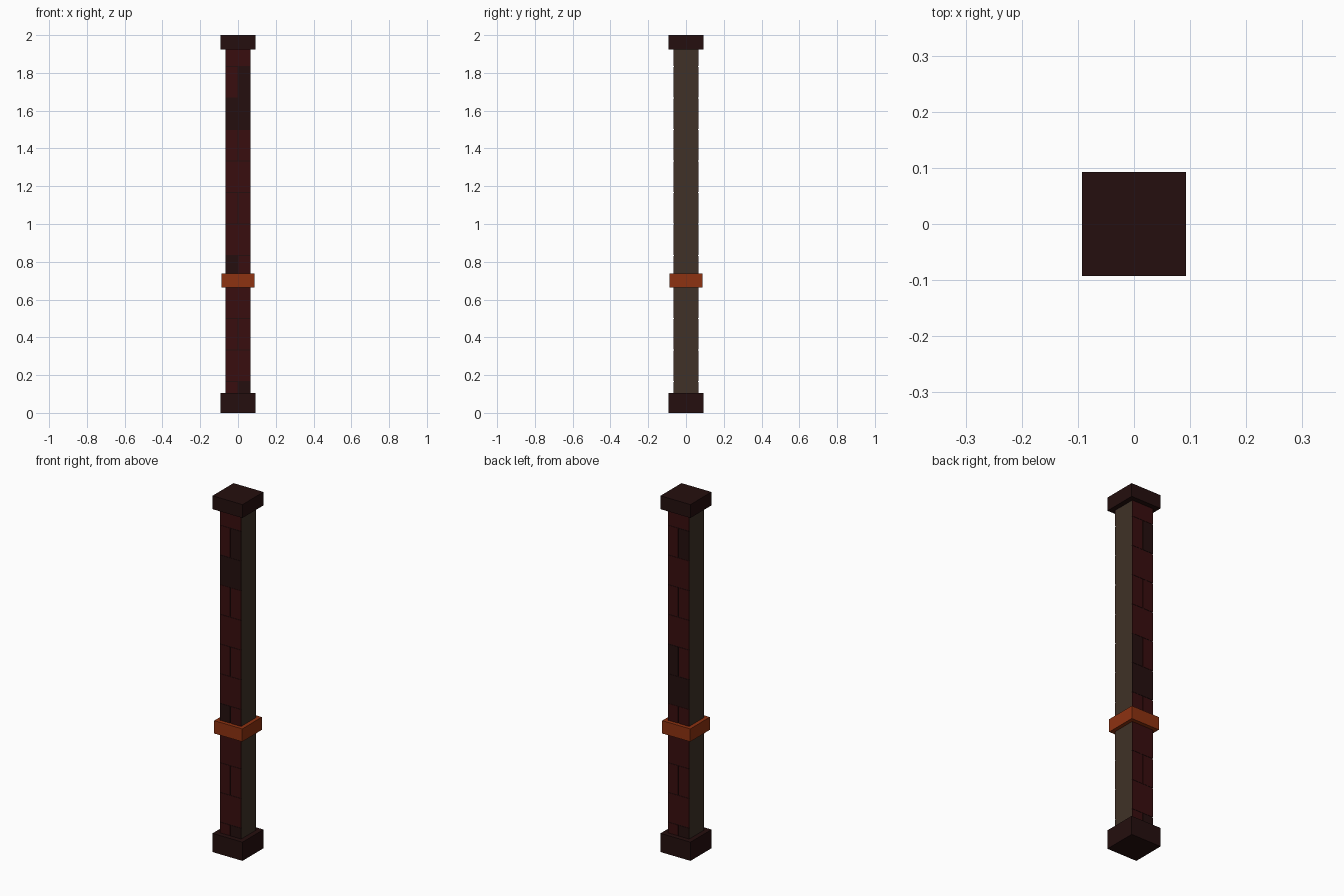
import bpy
import bmesh

if "Cube" in bpy.data.objects:
    bpy.data.objects.remove(bpy.data.objects["Cube"])


def material(name, rgb):
    m = bpy.data.materials.new(name)
    m.diffuse_color = (*rgb, 1.0)
    m.use_nodes = True
    m.node_tree.nodes["Principled BSDF"].inputs["Base Color"].default_value = m.diffuse_color
    return m


DARK = material("charred brown", (0.018, 0.0046, 0.0044))
RED = material("deep red brick", (0.040, 0.0042, 0.0044))
MORTAR = material("brown mortar", (0.050, 0.031, 0.020))
ORANGE = material("rust orange", (0.270, 0.032, 0.0055))


def add_box(bm, lo, hi, mat=0):
    """Add an axis-aligned box between two corners."""
    made = bmesh.ops.create_cube(bm, size=1.0)["verts"]
    for v in made:
        for i in range(3):
            v.co[i] = lo[i] if v.co[i] < 0 else hi[i]
    for f in {f for v in made for f in v.link_faces}:
        f.material_index = mat


def finish(name, bm, mats):
    mesh = bpy.data.meshes.new(name)
    bm.to_mesh(mesh)
    bm.free()
    for m in mats:
        mesh.materials.append(m)
    obj = bpy.data.objects.new(name, mesh)
    bpy.context.collection.objects.link(obj)
    return obj


def square_block(name, half, z0, z1, mat):
    bm = bmesh.new()
    add_box(bm, (-half, -half, z0), (half, half, z1))
    return finish(name, bm, [mat])


# Main shaft, foot, cap and the metal band
HALF = 0.066
CORE = 0.063
bm = bmesh.new()
add_box(bm, (-HALF, -CORE, 0.01), (HALF, CORE, 1.99))
finish("shaft_core", bm, [MORTAR])
square_block("base_block", 0.093, 0.0, 0.105, DARK)
square_block("cap_block", 0.093, 1.925, 2.0, DARK)
square_block("band", 0.087, 0.665, 0.737, ORANGE)

# Brick facing: twelve courses, alternating two half bricks and one full brick
ROW = 1 / 6
GAP = 0.002


def brick_face(name, side, charred):
    """charred holds (course, piece) pairs; piece -1 left, 1 right, 0 full (in x)."""
    bm = bmesh.new()

    def plate(x0, x1, z0, z1, inner, outer, mat):
        ya, yb = sorted((side * inner, side * outer))
        add_box(bm, (x0, ya, z0), (x1, yb, z1), mat)

    # dark joint layer behind the bricks
    plate(-HALF, HALF, 0.02, 1.98, CORE - 0.001, CORE + 0.0015, 1)
    for row in range(12):
        z0 = max(row * ROW + GAP, 0.02)
        z1 = min((row + 1) * ROW - GAP, 1.98)
        pieces = [(-1, -HALF, -GAP), (1, GAP, HALF)] if row % 2 == 0 else [(0, -HALF, HALF)]
        for piece, x0, x1 in pieces:
            plate(x0, x1, z0, z1, CORE, HALF, int((row, piece) in charred))
    finish(name, bm, [RED, DARK])


brick_face("front_bricks", -1, {(0, 1), (4, -1), (9, 0), (10, 1)})
brick_face("back_bricks", 1, {(0, -1), (5, 0), (6, 1), (10, -1)})
